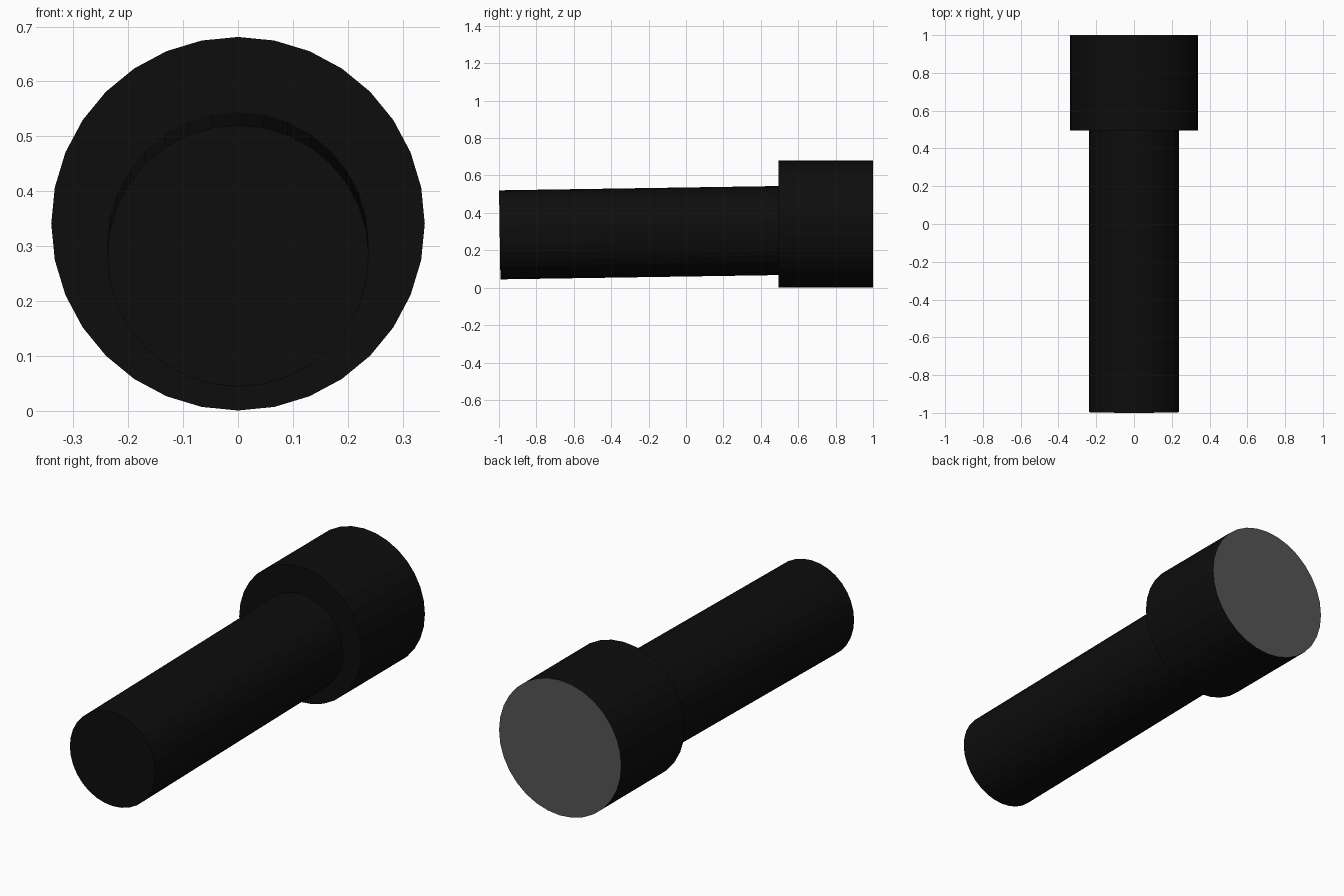
import bpy
from math import atan2, cos, sin, pi
from mathutils import Vector

if "Cube" in bpy.data.objects:
    bpy.data.objects.remove(bpy.data.objects["Cube"])


def material(name, value):
    mat = bpy.data.materials.new(name)
    mat.diffuse_color = (value, value, value, 1)
    mat.use_nodes = True
    mat.node_tree.nodes["Principled BSDF"].inputs["Base Color"].default_value = mat.diffuse_color
    return mat


def cylinder(name, start, end, radius, mat):
    """32-sided closed cylinder running between two points in the YZ plane."""
    a, b = Vector(start), Vector(end)
    d = b - a
    bpy.ops.mesh.primitive_cylinder_add(
        vertices=32, radius=radius, depth=d.length, location=(a + b) / 2,
        rotation=(atan2(d.z, d.y) - pi / 2, 0, 0))
    obj = bpy.context.object
    # Local +Z must point along +Y
    obj.rotation_euler = d.to_track_quat('Z', 'X').to_euler()
    obj.name = name
    obj.data.materials.append(mat)
    return obj


black = material("black_casing", 0.004)
grey = material("lens_grey", 0.09)

# Wide head, with a grey lens as its back cap
head = cylinder("head", (0, 0.495, 0.341), (0, 1.0, 0.341), 0.34, black)
head.data.materials.append(grey)
for face in head.data.polygons:
    if face.normal.z > 0.9:
        face.material_index = 1

# Slightly tilted handle, seated just inside the head
tilt = atan2(0.023, 1.495)
front = Vector((0, -0.996, 0.2825))
length = 1.51
handle = cylinder("handle", front,
                  front + Vector((0, cos(tilt), sin(tilt))) * length,
                  0.238, black)
